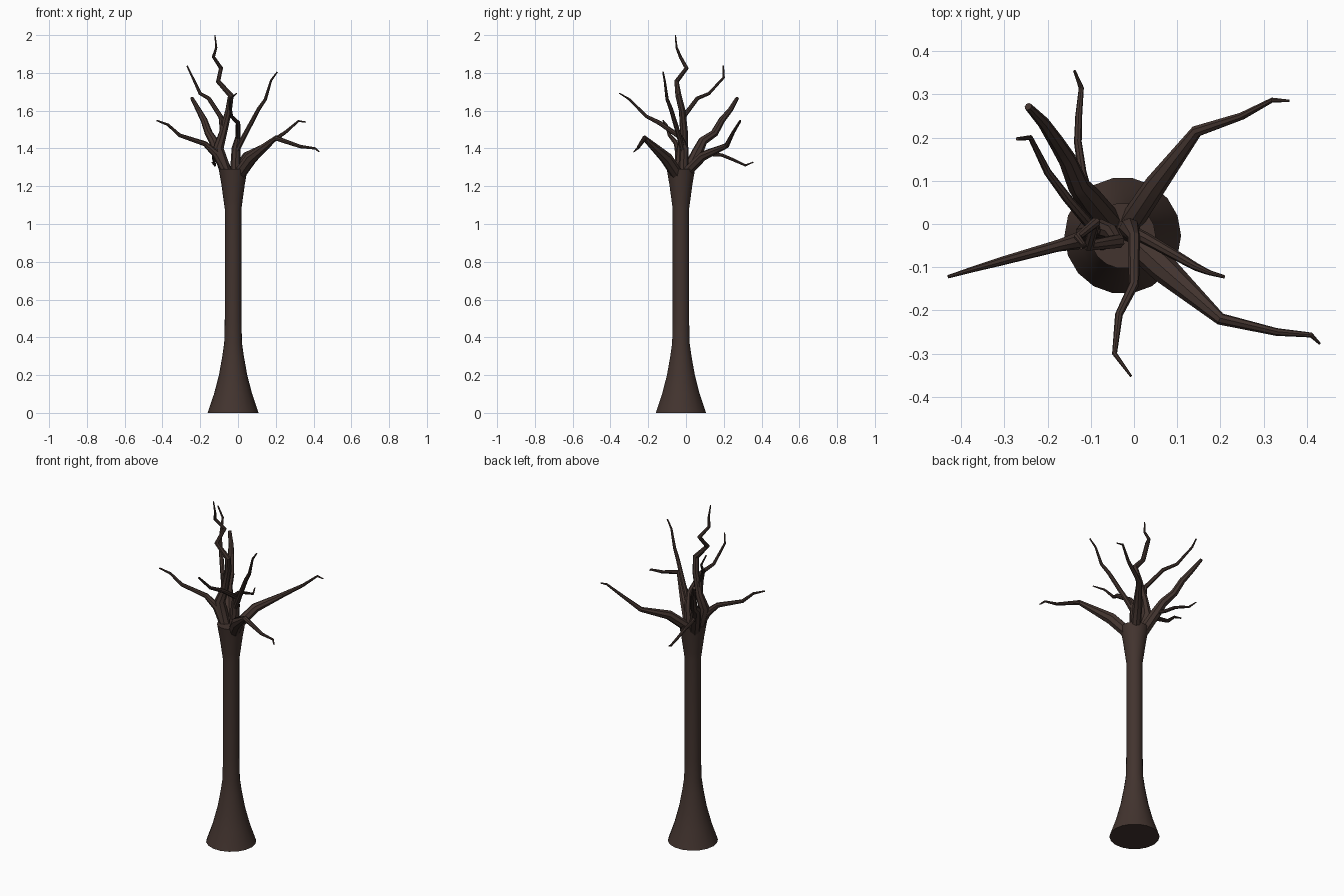
import bpy, bmesh, math

bark = bpy.data.materials.new("bark")
bark.diffuse_color = (0.055, 0.034, 0.028, 1)


def finish(ob, angle):
    ob.data.materials.append(bark)
    bpy.ops.object.select_all(action='DESELECT')
    ob.select_set(True)
    bpy.context.view_layer.objects.active = ob
    if ob.type == 'CURVE':
        bpy.ops.object.convert(target='MESH')
    bpy.ops.object.shade_smooth_by_angle(angle=math.radians(angle))


def lathe(name, profile, cx, cy, sides):
    """Closed turned solid from (radius, z) pairs."""
    bm = bmesh.new()
    rings = [[bm.verts.new((cx + r * math.cos(2 * math.pi * i / sides),
                            cy + r * math.sin(2 * math.pi * i / sides), z))
              for i in range(sides)] for r, z in profile]
    for a, b in zip(rings, rings[1:]):
        for i in range(sides):
            j = (i + 1) % sides
            bm.faces.new((a[i], a[j], b[j], b[i]))
    bm.faces.new(rings[0][::-1])
    bm.faces.new(rings[-1])
    me = bpy.data.meshes.new(name)
    bm.to_mesh(me)
    bm.free()
    ob = bpy.data.objects.new(name, me)
    bpy.context.collection.objects.link(ob)
    finish(ob, 40)


def branch(name, radii, pts):
    """Kinked tapering limb through the given points."""
    cu = bpy.data.curves.new(name, 'CURVE')
    cu.dimensions = '3D'
    cu.bevel_depth = 1.0
    cu.bevel_resolution = 2
    cu.use_fill_caps = True
    sp = cu.splines.new('POLY')
    sp.points.add(len(pts) - 1)
    for p, co, r in zip(sp.points, pts, radii):
        p.co = (*co, 1)
        p.radius = r
    ob = bpy.data.objects.new(name, cu)
    bpy.context.collection.objects.link(ob)
    finish(ob, 30)


# Trunk: flared foot, straight shaft, widened crown
lathe("trunk", [(.135, 0), (.101, .1), (.075, .2), (.057, .3), (.047, .37),
                (.044, .5), (.044, 1.08), (.051, 1.13), (.062, 1.21), (.076, 1.29)],
      -.026, -.027, 18)

# Central crooked leader
branch("leader", [.033, .03, .022, .018, .017, .013, .012, .009, .006, .003],
       [(-.06, -.03, 1.26), (-.105, -.02, 1.4), (-.08, -.01, 1.48), (-.05, -.02, 1.6),
        (-.038, -.04, 1.68), (-.105, -.05, 1.755), (-.09, .003, 1.825),
        (-.13, -.03, 1.885), (-.115, -.05, 1.935), (-.122, -.056, 2.0)])
branch("leader_side_branch", [.014, .013, .011, .009, .006, .004],
       [(-.08, -.015, 1.47), (-.09, -.015, 1.565), (-.155, .06, 1.665),
        (-.2, .12, 1.69), (-.24, .2, 1.775), (-.27, .197, 1.838)])

# Rear limbs
branch("rear_left_limb", [.032, .03, .025, .021, .018, .014, .009],
       [(-.055, .0, 1.26), (-.105, .06, 1.38), (-.13, .09, 1.44), (-.155, .15, 1.48),
        (-.18, .19, 1.55), (-.21, .235, 1.605), (-.245, .272, 1.668)])
branch("rear_twig", [.012, .01, .009, .008, .006, .003],
       [(-.105, .06, 1.38), (-.12, .12, 1.37), (-.13, .19, 1.365), (-.128, .25, 1.34),
        (-.122, .315, 1.31), (-.138, .355, 1.327)])
branch("rear_right_limb", [.028, .026, .014, .009, .006, .003],
       [(-.01, .0, 1.27), (.05, .09, 1.36), (.145, .215, 1.415), (.25, .25, 1.485),
        (.32, .287, 1.545), (.36, .285, 1.54)])

# Front limbs
branch("front_right_limb", [.033, .033, .014, .009, .006, .003],
       [(.005, -.045, 1.26), (.07, -.105, 1.35), (.2, -.22, 1.455), (.33, -.25, 1.41),
        (.41, -.257, 1.4), (.43, -.277, 1.382)])
branch("front_limb", [.028, .024, .014, .012, .009, .006, .003],
       [(-.015, -.015, 1.26), (-.01, -.01, 1.4), (.0, -.03, 1.46), (.0, -.14, 1.535),
        (-.035, -.21, 1.57), (-.045, -.3, 1.66), (-.007, -.352, 1.692)])
branch("upright_right_branch", [.015, .014, .011, .009, .006, .004],
       [(-.01, -.015, 1.38), (.03, -.035, 1.46), (.11, -.08, 1.61), (.145, -.1, 1.66),
        (.175, -.113, 1.76), (.208, -.122, 1.805)])

# Left limb
branch("left_limb", [.026, .022, .014, .01, .007, .004],
       [(-.06, -.035, 1.27), (-.115, -.035, 1.37), (-.175, -.05, 1.425),
        (-.31, -.087, 1.47), (-.37, -.104, 1.525), (-.43, -.122, 1.548)])
